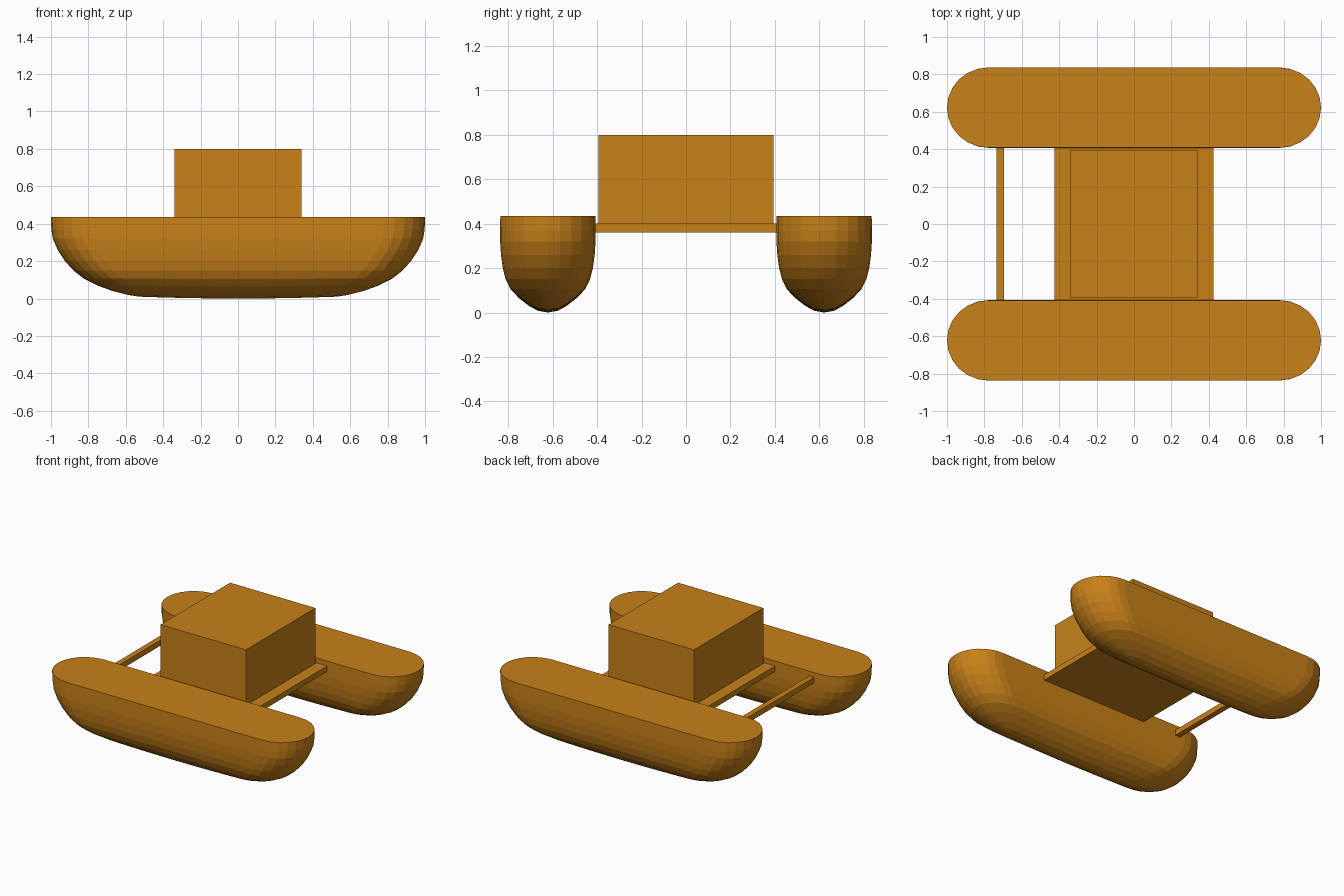
import bpy, bmesh, math

if "Cube" in bpy.data.objects:
    bpy.data.objects.remove(bpy.data.objects["Cube"])

mat = bpy.data.materials.new("orange")
mat.diffuse_color = (0.58, 0.22, 0.01, 1)
mat.use_nodes = True
mat.node_tree.nodes["Principled BSDF"].inputs["Base Color"].default_value = mat.diffuse_color
TOP = 0.435


def finish(name, bm):
    bmesh.ops.recalc_face_normals(bm, faces=bm.faces)
    me = bpy.data.meshes.new(name)
    bm.to_mesh(me)
    bm.free()
    me.materials.append(mat)
    ob = bpy.data.objects.new(name, me)
    bpy.context.collection.objects.link(ob)
    return ob


def box(name, x0, x1, y0, y1, z0, z1):
    bm = bmesh.new()
    bmesh.ops.create_cube(bm, size=1)
    for v in bm.verts:
        v.co.x = x0 + (v.co.x + 0.5) * (x1 - x0)
        v.co.y = y0 + (v.co.y + 0.5) * (y1 - y0)
        v.co.z = z0 + (v.co.z + 0.5) * (z1 - z0)
    return finish(name, bm)


# Hull waterlines: height, half length, half width, length of rounded end
LAYERS = [
    (0.008, 0.59, 0.045, 0.10),
    (0.03, 0.67, 0.085, 0.15),
    (0.065, 0.755, 0.130, 0.18),
    (0.105, 0.825, 0.168, 0.20),
    (0.15, 0.88, 0.190, 0.21),
    (0.20, 0.925, 0.203, 0.22),
    (0.26, 0.964, 0.211, 0.22),
    (0.32, 0.99, 0.215, 0.22),
    (0.37, 0.998, 0.215, 0.22),
    (TOP, 1.0, 0.214, 0.22),
]
N_END, N_SIDE = 12, 8


def outline(length, width, end):
    s = length - end
    pts = []
    for sign in (1, -1):
        for i in range(N_END + 1):
            a = -math.pi / 2 + math.pi * i / N_END
            pts.append((sign * (s + end * math.cos(a)), sign * width * math.sin(a)))
        for i in range(1, N_SIDE):
            pts.append((sign * s * (1 - 2 * i / N_SIDE), sign * width))
    return pts


def hull(name, yc):
    bm = bmesh.new()

    def rocker(x, z):
        return z + 0.013 * min(1, (x / 0.6) ** 2) * max(0, 1 - z / 0.12)

    rings = []
    # collapsed first ring forms the keel line
    for z, l, w, e in [(0.0, 0.53, 0.0, 0.05)] + LAYERS:
        rings.append([bm.verts.new((x, yc + y, rocker(x, z))) for x, y in outline(l, w, e)])
    n = len(rings[0])
    for a, b in zip(rings, rings[1:]):
        for i in range(n):
            j = (i + 1) % n
            bm.faces.new((a[i], a[j], b[j], b[i]))
    bm.faces.new(rings[-1])
    bmesh.ops.remove_doubles(bm, verts=rings[0], dist=1e-5)
    return finish(name, bm)


# Twin hulls
for name, side in (("front_hull", -1), ("back_hull", 1)):
    hull(name, side * 0.622)

# Bridge deck, cabin and cross bar
box("deck", -0.425, 0.425, -0.41, 0.41, 0.36, 0.40)
box("cabin", -0.34, 0.34, -0.395, 0.395, 0.40, 0.80)
box("cross_bar", -0.735, -0.695, -0.415, 0.415, 0.36, 0.40)
